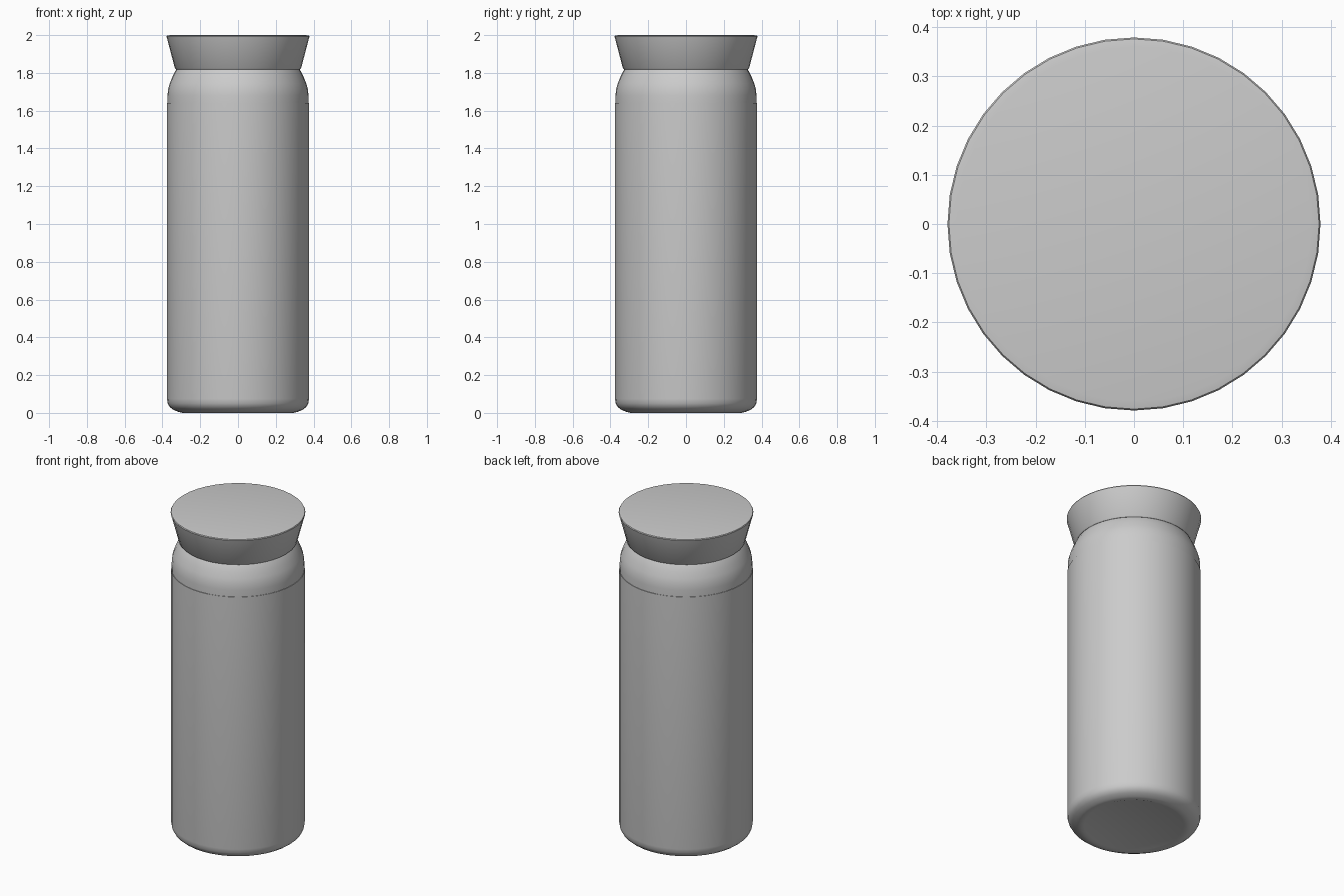
import bpy, bmesh, math

if "Cube" in bpy.data.objects:
    bpy.data.objects.remove(bpy.data.objects["Cube"])

SIDES = 40

def lathe(name, profile):
    """Revolve (radius, z) points about z; radius 0 closes on the axis."""
    bm = bmesh.new()
    verts = [bm.verts.new((r, 0, z)) for r, z in profile]
    edges = [bm.edges.new(p) for p in zip(verts, verts[1:])]
    bmesh.ops.spin(bm, geom=verts + edges, cent=(0, 0, 0), axis=(0, 0, 1),
                   angle=math.tau, steps=SIDES, use_duplicate=False)
    bmesh.ops.remove_doubles(bm, verts=bm.verts, dist=1e-5)
    bmesh.ops.recalc_face_normals(bm, faces=bm.faces)
    mesh = bpy.data.meshes.new(name)
    bm.to_mesh(mesh)
    bm.free()
    ob = bpy.data.objects.new(name, mesh)
    bpy.context.collection.objects.link(ob)
    bpy.ops.object.select_all(action='DESELECT')
    ob.select_set(True)
    bpy.context.view_layer.objects.active = ob
    bpy.ops.object.shade_smooth_by_angle(angle=math.radians(35))
    return ob

# Main sleeve with rounded base
lathe("bottle_body", [
    (0, 0.005), (0.28, 0.005), (0.295, 0), (0.32, 0.007), (0.345, 0.018),
    (0.362, 0.032), (0.372, 0.05), (0.376, 0.075), (0.376, 1.64), (0.372, 1.64)])

# Shoulder band tapering to the neck
lathe("shoulder_collar", [
    (0.373, 1.635), (0.373, 1.68), (0.37, 1.715), (0.361, 1.745),
    (0.347, 1.78), (0.332, 1.81), (0.325, 1.82), (0, 1.82)])

# Flared lid with softened rim
lathe("lid", [
    (0, 1.818), (0.328, 1.818), (0.334, 1.824), (0.376, 1.984),
    (0.379, 1.992), (0.376, 1.997), (0.36, 2.0), (0, 2.0)])
